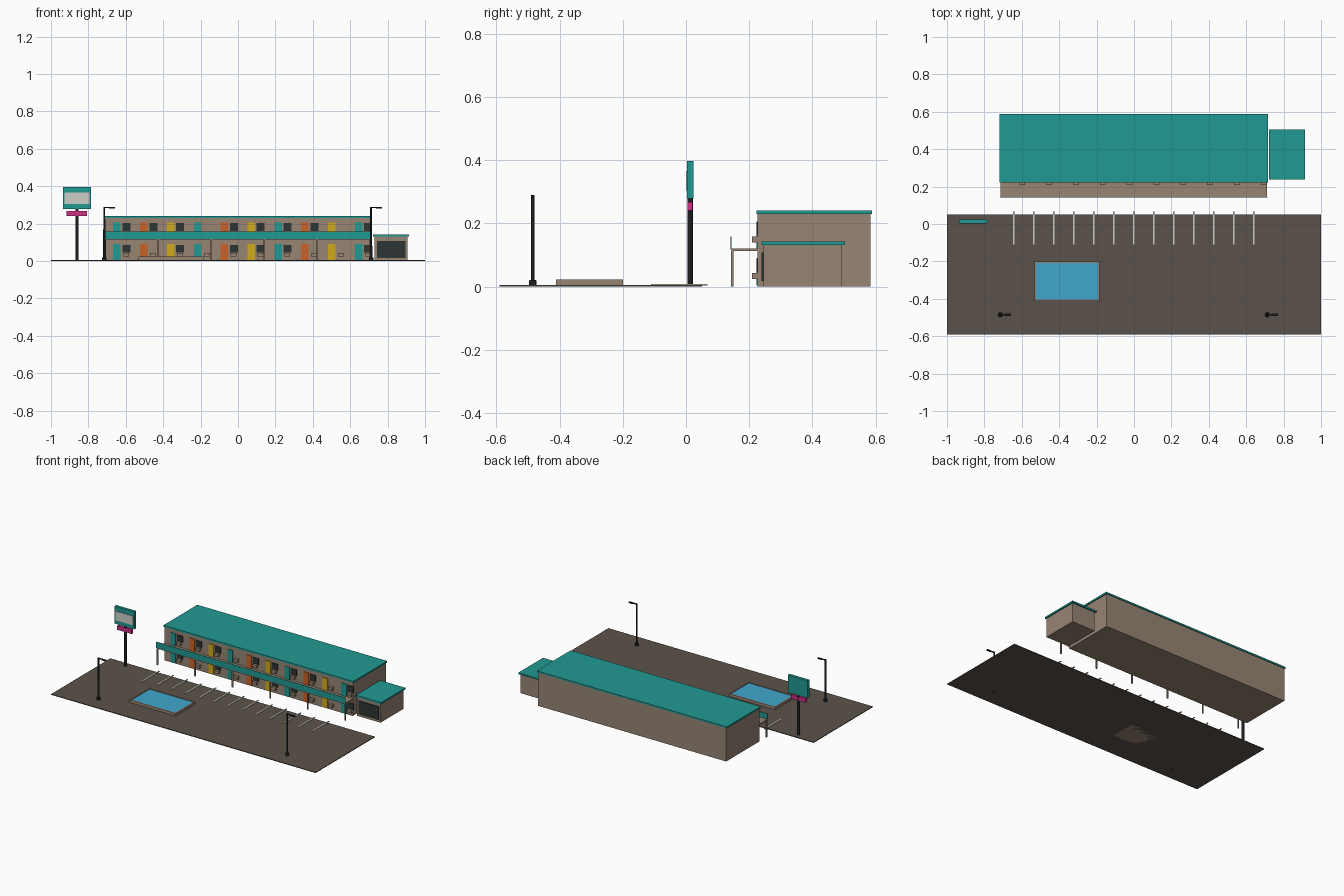
import bpy, bmesh
from mathutils import Matrix, Vector

if "Cube" in bpy.data.objects:
    bpy.data.objects.remove(bpy.data.objects["Cube"], do_unlink=True)


def material(name, r, g, b):
    m = bpy.data.materials.new(name)
    m.use_nodes = True
    m.diffuse_color = (r, g, b, 1)
    bsdf = next(n for n in m.node_tree.nodes if n.type == 'BSDF_PRINCIPLED')
    bsdf.inputs["Base Color"].default_value = (r, g, b, 1)
    return m


TEAL = material("teal", 0.015, 0.32, 0.29)
TAN = material("tan stucco", 0.31, 0.235, 0.175)
ASPHALT = material("asphalt", 0.105, 0.086, 0.07)
WHITE = material("off white", 0.62, 0.62, 0.58)
WATER = material("pool blue", 0.05, 0.38, 0.61)
ORANGE = material("orange", 0.60, 0.12, 0.02)
YELLOW = material("yellow", 0.63, 0.40, 0.012)
GLASS = material("dark glass", 0.026, 0.035, 0.034)
METAL = material("black metal", 0.011, 0.013, 0.015)
PINK = material("magenta", 0.62, 0.03, 0.24)


def add_box(bm, x0, x1, y0, y1, z0, z1):
    size = Vector((x1 - x0, y1 - y0, z1 - z0))
    mid = Vector((x0 + x1, y0 + y1, z0 + z1)) / 2
    bmesh.ops.create_cube(bm, size=1, matrix=Matrix.Translation(mid) @ Matrix.Diagonal(size.to_4d()))


def add_tube(bm, x, y, z0, z1, r, r_top=None):
    bmesh.ops.create_cone(bm, cap_ends=True, segments=12, radius1=r, radius2=r_top or r,
                          depth=z1 - z0, matrix=Matrix.Translation((x, y, (z0 + z1) / 2)))


def finish(name, bm, *mats):
    me = bpy.data.meshes.new(name)
    bm.to_mesh(me)
    bm.free()
    for m in mats:
        me.materials.append(m)
    ob = bpy.data.objects.new(name, me)
    bpy.context.collection.objects.link(ob)
    return ob


def boxes(name, mat, *items):
    bm = bmesh.new()
    for b in items:
        add_box(bm, *b)
    return finish(name, bm, mat)


# Parking lot and bay lines
boxes("parking_lot", ASPHALT, (-1, 1, -0.59, 0.05, 0, 0.005))
boxes("bay_lines", WHITE, *[(x - 0.004, x + 0.004, -0.11, 0.068, 0.004, 0.008)
                            for x in [-0.643 + 0.107 * i for i in range(13)]])

# Main block and roof
boxes("main_block", TAN, (-0.713, 0.709, 0.227, 0.584, 0, 0.23))
boxes("main_roof", TEAL, (-0.72, 0.716, 0.223, 0.589, 0.229, 0.24))

# Walkway, railing and posts
boxes("walkway", TAN, (-0.715, 0.711, 0.144, 0.228, 0.112, 0.121))
boxes("walkway_railing", TEAL, (-0.717, 0.713, 0.141, 0.144, 0.118, 0.159))
boxes("walkway_posts", TAN, *[(x - 0.004, x + 0.004, 0.143, 0.151, 0, 0.113)
                              for x in [-0.711 + 0.2838 * i for i in range(6)]])

# Rooms on two floors: doors in three colours, windows, wall coolers
doors = {"teal": [], "orange": [], "yellow": []}
windows, coolers = [], []
blank_windows = {(0, 1), (0, 3), (0, 7), (0, 8), (1, 3), (1, 8)}
for floor, z in enumerate((0.0, 0.116)):
    for i in range(10):
        x = -0.647 + 0.1435 * i
        doors[list(doors)[i % 3]].append((x - 0.02, x + 0.02, 0.223, 0.228, z + 0.003, z + 0.09))
        if (floor, i) not in blank_windows:
            windows.append((x + 0.029, x + 0.072, 0.223, 0.228, z + 0.045, z + 0.087))
        coolers.append((x + 0.034, x + 0.065, 0.209, 0.228, z + 0.024, z + 0.043))
for (label, items), mat in zip(doors.items(), (TEAL, ORANGE, YELLOW)):
    boxes(label + "_doors", mat, *items)
boxes("room_windows", GLASS, *windows)
boxes("wall_coolers", TAN, *coolers)

# Office
boxes("office", TAN, (0.73, 0.906, 0.245, 0.494, 0, 0.132))
boxes("office_roof", TEAL, (0.722, 0.914, 0.239, 0.504, 0.131, 0.142))
boxes("office_window", GLASS, (0.743, 0.895, 0.239, 0.246, 0.017, 0.108))

# Swimming pool: the inset top face is water
bm = bmesh.new()
add_box(bm, -0.532, -0.184, -0.412, -0.2, 0, 0.023)
bm.faces.ensure_lookup_table()
top = max(bm.faces, key=lambda f: f.calc_center_median().z)
bmesh.ops.inset_region(bm, faces=[top], thickness=0.012, depth=0)
bmesh.ops.inset_region(bm, faces=[top], thickness=0.0005, depth=-0.003)
top.material_index = 1
finish("swimming_pool", bm, TAN, WATER)

# Roadside sign
bm = bmesh.new()
add_tube(bm, -0.861, 0.013, 0, 0.3, 0.009)
finish("sign_pole", bm, METAL)
boxes("sign_board", TEAL, (-0.936, -0.786, 0.003, 0.023, 0.278, 0.397))
boxes("sign_panel", WHITE, (-0.928, -0.794, 0, 0.004, 0.304, 0.366))
boxes("sign_lower_plate", PINK, (-0.917, -0.807, 0.004, 0.021, 0.24, 0.267))

# Street lamps
for side, x in (("right", -0.715), ("left", 0.712)):
    bm = bmesh.new()
    add_tube(bm, x, -0.485, 0, 0.02, 0.013, 0.011)
    add_tube(bm, x, -0.485, 0.02, 0.29, 0.006, 0.005)
    add_box(bm, x, x + 0.04, -0.488, -0.482, 0.283, 0.289)
    add_box(bm, x + 0.025, x + 0.057, -0.491, -0.479, 0.281, 0.288)
    finish(side + "_street_lamp", bm, METAL)
